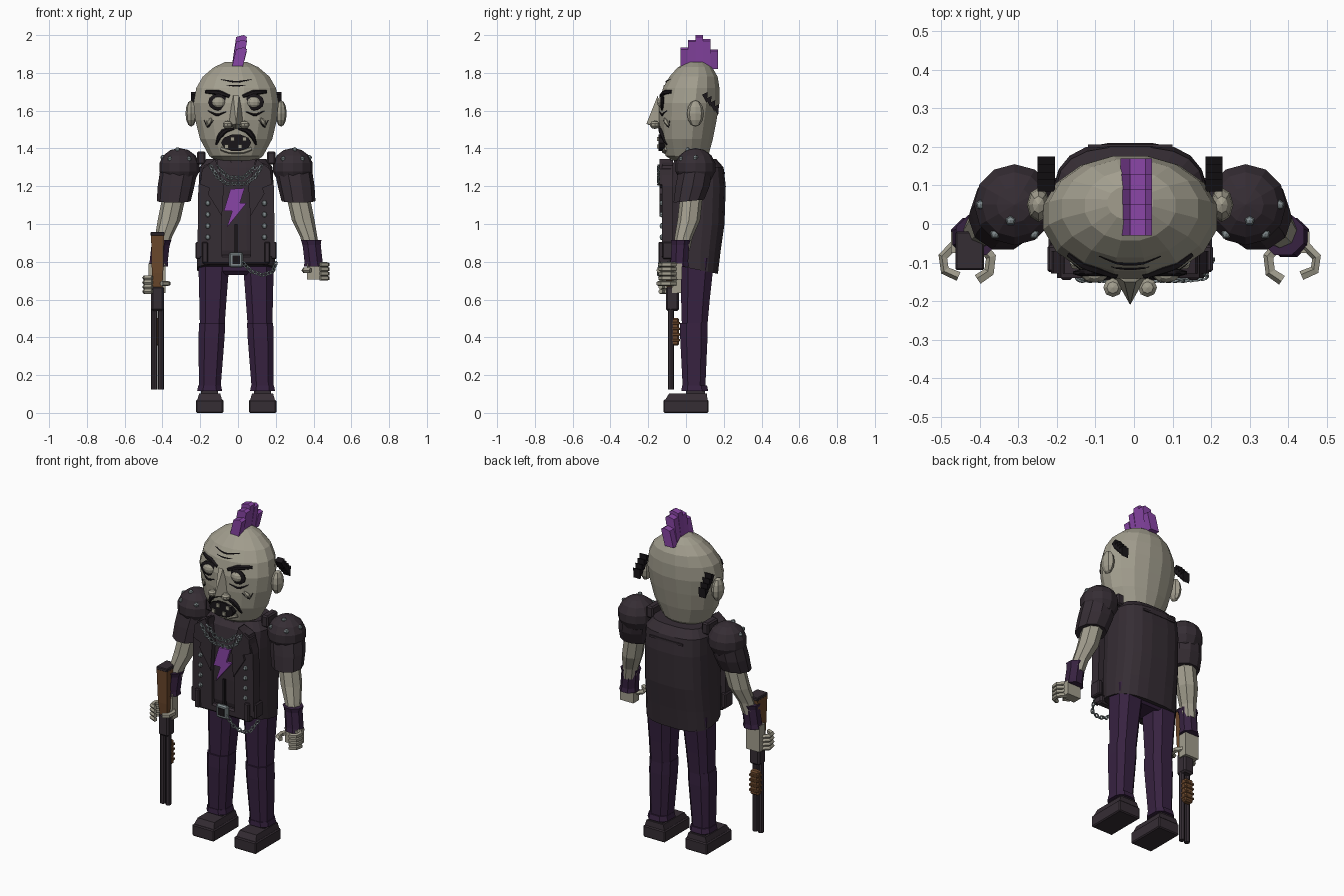
import bpy, bmesh, math
from mathutils import Vector, Matrix
from mathutils.bvhtree import BVHTree

if "Cube" in bpy.data.objects:
    bpy.data.objects.remove(bpy.data.objects["Cube"])

CX = -0.01          # body centre line
SIDES = {-1: "right", 1: "left"}
X, Y, Z = Vector((1, 0, 0)), Vector((0, 1, 0)), Vector((0, 0, 1))


def material(name, *rgb):
    m = bpy.data.materials.new(name)
    m.use_nodes = True
    m.diffuse_color = (*rgb, 1)
    bsdf = m.node_tree.nodes["Principled BSDF"]
    bsdf.inputs["Base Color"].default_value = (*rgb, 1)
    bsdf.inputs["Roughness"].default_value = 0.8
    return m


SKIN = material("pale skin", 0.36, 0.34, 0.27)
LEATHER = material("dark leather", 0.036, 0.026, 0.034)
TROUSER = material("dark purple", 0.038, 0.016, 0.052)
PURPLE = material("bright purple", 0.25, 0.06, 0.38)
WOOD = material("brown wood", 0.15, 0.065, 0.025)
SILVER = material("silver", 0.22, 0.26, 0.27)
BLACK = material("black hair", 0.01, 0.008, 0.01)


def add(name, bm, mat):
    bmesh.ops.recalc_face_normals(bm, faces=bm.faces)
    mesh = bpy.data.meshes.new(name)
    bm.to_mesh(mesh)
    mesh.materials.append(mat)
    ob = bpy.data.objects.new(name, mesh)
    bpy.context.collection.objects.link(ob)
    return bm


def skin_rings(bm, rings, closed=False):
    n = len(rings[0])
    rings = [[bm.verts.new(p) for p in r] for r in rings]
    for a, b in zip(rings, rings[1:] + (rings[:1] if closed else [])):
        for i in range(n):
            bm.faces.new((a[i], a[(i + 1) % n], b[(i + 1) % n], b[i]))
    if not closed:
        bm.faces.new(rings[0])
        bm.faces.new(rings[-1])


def loft(name, rings, mat, n=12, power=1.0, turn=0.0):
    """Stack horizontal rings given as z, centre x, half width, front y, back y, tilt."""
    def bend(v):
        return math.copysign(abs(v) ** power, v)
    out = []
    for z, cx, rx, front, back, *tilt in rings:
        ring = []
        for i in range(n):
            a = math.tau * (i + turn) / n
            y = (front + back) / 2 + (back - front) / 2 * bend(math.sin(a))
            ring.append((CX + cx + rx * bend(math.cos(a)), y, z + y * sum(tilt)))
        out.append(ring)
    bm = bmesh.new()
    skin_rings(bm, out)
    return add(name, bm, mat)


def box(name, loc, size, mat, bevel=0.0):
    bm = bmesh.new()
    bmesh.ops.create_cube(bm, size=1, matrix=Matrix.Translation(loc) @ Matrix.Diagonal((*size, 1)))
    if bevel:
        bmesh.ops.bevel(bm, geom=bm.edges[:], offset=bevel, segments=1, affect='EDGES')
    add(name, bm, mat)


def ball(name, loc, size, mat, u=10, v=6):
    bm = bmesh.new()
    bmesh.ops.create_uvsphere(bm, u_segments=u, v_segments=v, radius=1,
                              matrix=Matrix.Translation(loc) @ Matrix.Diagonal((*size, 1)))
    add(name, bm, mat)


def hull(name, points, mat):
    bm = bmesh.new()
    bmesh.ops.convex_hull(bm, input=[bm.verts.new(p) for p in points])
    add(name, bm, mat)


def plate(name, outline, front, back, mat, s=1):
    """Extrude an x-z outline between two y values."""
    bm = bmesh.new()
    skin_rings(bm, [[(CX + s * x, y, z) for x, z in outline] for y in (front, back)])
    add(name, bm, mat)


def tube(bm, pts, radius, ref, n=5, closed=False, taper=0.0):
    pts, out, last = [Vector(p) for p in pts], [], len(pts) - 1
    for i, p in enumerate(pts):
        ahead = pts[(i + 1) % len(pts)] if closed else pts[min(i + 1, last)]
        t = (ahead - pts[i - 1 if closed else max(i - 1, 0)]).normalized()
        u = t.cross(ref).normalized()
        v = u.cross(t)
        r = radius * (1 - taper * abs(2 * i / last - 1))
        out.append([p + r * (u * math.cos(math.tau * k / n) + v * math.sin(math.tau * k / n))
                    for k in range(n)])
    skin_rings(bm, out, closed)


def along(pts, count):
    """Evenly spaced points on a polyline."""
    pts = [Vector(p) for p in pts]
    total = sum((b - a).length for a, b in zip(pts, pts[1:]))
    out = []
    for i in range(count):
        d = total * i / (count - 1)
        for a, b in zip(pts, pts[1:]):
            step = (b - a).length
            if d <= step + 1e-6:
                out.append(a.lerp(b, d / step))
                break
            d -= step
    return out


def chain(name, pts, count):
    bm, path = bmesh.new(), along(pts, count)
    size = (path[1] - path[0]).length * 0.7
    for i, p in enumerate(path):
        t = (path[min(i + 1, count - 1)] - path[max(i - 1, 0)]).normalized()
        side = (t.cross(Y) + Y * (0.6 if i % 2 else -0.6)).normalized()
        link = [p + size * (t * math.cos(a) + side * 0.65 * math.sin(a))
                for a in (math.tau * k / 8 for k in range(8))]
        tube(bm, link, 0.004, t.cross(side), n=4, closed=True)
    add(name, bm, SILVER)


# Head
head = loft("head", [
    (1.335, 0, 0.11, -0.07, 0.10), (1.36, 0, 0.145, -0.11, 0.12), (1.45, 0, 0.195, -0.135, 0.145),
    (1.55, 0, 0.22, -0.145, 0.165), (1.64, 0, 0.23, -0.145, 0.18), (1.72, 0, 0.215, -0.125, 0.18),
    (1.78, 0, 0.18, -0.09, 0.17), (1.83, 0, 0.12, -0.045, 0.14), (1.857, 0, 0.06, 0.01, 0.1)],
    SKIN, n=16, turn=0.5)
face_tree = BVHTree.FromBMesh(head)


def on_face(x, z):
    return face_tree.ray_cast(Vector((CX + x, -1, z)), Y)[0]


def stroke(name, pts, radius, mat=BLACK, s=1, taper=0.7):
    bm = bmesh.new()
    path = along([(s * x, 0, z) for x, z in pts], 8)
    tube(bm, [on_face(p.x, p.z) for p in path], radius, Y, n=6, taper=taper)
    add(name, bm, mat)


# Mohawk of five leaning blocks
for i, top in enumerate((1.935, 1.975, 2.0, 1.98, 1.925)):
    y = -0.03 + 0.04 * i
    hull("mohawk_block_%d" % i, [(x + lean, yy, z) for z, lean in ((1.82, 0), (top - 0.01, 0.025))
                                 for x in (-0.035, 0.022) for yy in (y, y + 0.04)]
         + [(0.03, yy, top) for yy in (y, y + 0.04)], PURPLE)

# Nose
hull("nose", [(CX, -0.21, 1.53), (CX, -0.13, 1.50)] + [(CX + s * x, y, z) for s in SIDES
     for x, y, z in ((0.015, -0.15, 1.68), (0.045, -0.13, 1.52), (0.015, -0.135, 1.60))], SKIN)

# Mouth with teeth
plate("mouth", [(0.08 * math.cos(a), 1.43 + 0.045 * math.sin(a))
                for a in (math.tau * k / 10 for k in range(10))], -0.145, -0.09, BLACK)
for i, x in enumerate((-0.05, -0.02, 0.02, 0.045)):
    box("tooth_%d" % i, (CX + x, -0.145, 1.45 if i % 2 else 1.41), (0.022, 0.016, 0.022), SKIN)
stroke("lower_lip", [(-0.08, 1.40), (-0.04, 1.385), (0.04, 1.385), (0.08, 1.40)], 0.014, SKIN, taper=0.2)
stroke("upper_wrinkle", [(-0.08, 1.765), (0, 1.75), (0.08, 1.765)], 0.006)
stroke("lower_wrinkle", [(-0.05, 1.735), (0, 1.73), (0.05, 1.735)], 0.005)

for s, side in SIDES.items():
    # Face details
    eye = on_face(s * 0.093, 1.645)
    ball(side + "_eye_socket", eye, (0.058, 0.012, 0.045), BLACK)
    ball(side + "_eye", eye - Y * 0.004, (0.036, 0.022, 0.03), SKIN)
    stroke(side + "_eyebrow", [(0.035, 1.675), (0.09, 1.695), (0.16, 1.70)], 0.015, s=s, taper=0.4)
    stroke(side + "_eye_bag", [(0.05, 1.595), (0.1, 1.575), (0.15, 1.60)], 0.007, s=s)
    stroke(side + "_cheek_line", [(0.12, 1.55), (0.15, 1.51), (0.17, 1.55)], 0.005, s=s)
    stroke(side + "_cheek", [(0.13, 1.56), (0.155, 1.52)], 0.016, SKIN, s)
    stroke(side + "_moustache", [(0.01, 1.505), (0.06, 1.495), (0.09, 1.46), (0.105, 1.42)], 0.017, s=s)
    ball(side + "_nostril", (CX + s * 0.045, -0.165, 1.525), (0.026, 0.026, 0.022), SKIN, 8, 5)
    # Ear and the tuft of hair behind it
    ball(side + "_ear", (CX + s * 0.238, 0.05, 1.585), (0.03, 0.045, 0.07), SKIN, 8, 6)
    for k in range(4):
        y, z = 0.085 + 0.02 * k, 1.685 - 0.022 * k
        hull("%s_hair_tuft_%d" % (side, k), [(CX + s * x, y + dy, z + dz) for x in (0.195, 0.24)
             for dy, dz in ((0, 0), (0.03, 0.015), (0.025, -0.045))], BLACK)

# Torso, neck and hips
loft("vest_body", [
    (0.77, 0, 0.21, -0.09, 0.17, -0.2), (0.86, 0, 0.207, -0.11, 0.185), (1.0, 0, 0.203, -0.115, 0.205),
    (1.2, 0, 0.2, -0.11, 0.212), (1.3, 0, 0.195, -0.09, 0.20), (1.345, 0, 0.16, -0.05, 0.16)],
    LEATHER, n=20, power=0.7, turn=0.5)
loft("neck", [(1.25, 0, 0.1, -0.09, 0.1), (1.36, 0, 0.075, -0.06, 0.08)], LEATHER, n=10)
box("hips", (CX, 0.06, 0.80), (0.36, 0.17, 0.14), TROUSER, 0.02)
plate("lightning_bolt", [(-0.03, 1.185), (0.045, 1.19), (0.02, 1.11), (0.055, 1.11),
                         (-0.05, 0.98), (-0.02, 1.07), (-0.065, 1.07)], -0.126, -0.112, PURPLE)
box("shirt_zip", (CX, -0.114, 0.92), (0.016, 0.02, 0.16), BLACK)
box("belt", (CX, -0.10, 0.81), (0.36, 0.05, 0.05), LEATHER, 0.01)
box("buckle", (CX, -0.13, 0.81), (0.075, 0.025, 0.08), SILVER, 0.008)
box("buckle_centre", (CX, -0.14, 0.81), (0.04, 0.012, 0.045), BLACK)
chain("neck_chain", [(CX + x, -0.145, z) for x, z in (
    (-0.13, 1.3), (-0.1, 1.25), (-0.05, 1.215), (0.05, 1.215), (0.1, 1.25), (0.13, 1.3))], 18)
chain("inner_neck_chain", [(CX + x, -0.135, z) for x, z in (
    (-0.1, 1.3), (-0.04, 1.245), (0.04, 1.245), (0.1, 1.3))], 12)
chain("belt_chain", [(x, y, z) for x, y, z in (
    (0.03, -0.14, 0.79), (0.07, -0.145, 0.75), (0.13, -0.145, 0.73),
    (0.18, -0.14, 0.745), (0.2, -0.1, 0.79))], 13)
box("back_yoke_seam", (CX, 0.202, 1.27), (0.22, 0.008, 0.012), LEATHER)

for s, side in SIDES.items():
    # Vest front, lapel, straps and studs
    plate(side + "_vest_front", [(0.205, 0.83), (0.2, 1.2), (0.17, 1.31), (0.1, 1.34), (0.075, 1.1),
                                 (0.075, 0.81)], -0.128, -0.07, LEATHER, s)
    plate(side + "_lapel", [(0.11, 1.345), (0.18, 1.29), (0.19, 1.21), (0.14, 1.19), (0.15, 1.16),
                            (0.075, 1.04), (0.065, 1.2)], -0.14, -0.08, LEATHER, s)
    box(side + "_vest_strap", (CX + s * 0.165, -0.125, 0.85), (0.03, 0.04, 0.11), LEATHER, 0.005)
    box(side + "_side_pouch", (CX + s * 0.2, -0.09, 0.86), (0.03, 0.07, 0.09), LEATHER, 0.006)
    box(side + "_shoulder_strap", (CX + s * 0.185, 0.05, 1.35), (0.045, 0.1, 0.07), LEATHER, 0.008)
    for k in range(4):
        ball("%s_vest_stud_%d" % (side, k), (CX + s * 0.15, -0.13, 0.93 + 0.06 * k),
             (0.015, 0.012, 0.015), SILVER, 5, 4)
    # Shoulder pad, sleeve and arm
    pad = Vector((CX + s * 0.3, 0.05, 1.3))
    ball(side + "_shoulder_pad", pad, (0.108, 0.108, 0.102), LEATHER, 12, 7)
    for k, d in enumerate(((-0.5, -0.75, 0.45), (0.5, -0.75, 0.45), (0.1, -0.4, 0.9), (0.85, 0.0, 0.5))):
        d = Vector((s * d[0], d[1], d[2])).normalized()
        ball("%s_pad_stud_%d" % (side, k), pad + d * 0.102, (0.014, 0.014, 0.014), SILVER, 5, 4)
    loft(side + "_sleeve", [(1.12, s * 0.33, 0.09, -0.07, 0.1, 0.1), (1.2, s * 0.318, 0.097, -0.06, 0.13),
                            (1.3, s * 0.3, 0.1, -0.04, 0.145)], LEATHER, n=10)
    loft(side + "_arm", [(0.86, s * 0.4, 0.042, -0.07, 0.02), (0.93, s * 0.385, 0.045, -0.06, 0.035),
                         (1.02, s * 0.355, 0.06, -0.045, 0.075), (1.16, s * 0.325, 0.062, -0.03, 0.09)],
         SKIN, n=8)
    loft(side + "_wristband", [(0.775, s * 0.412, 0.057, -0.09, 0.02), (0.8, s * 0.41, 0.052, -0.085, 0.015),
                               (0.89, s * 0.4, 0.052, -0.08, 0.02), (0.915, s * 0.397, 0.059, -0.085, 0.028)],
         TROUSER, n=8, turn=0.5)
    # Hand: the right one hangs lower, around the gun
    low = 0 if s > 0 else 0.07
    hull(side + "_palm", [(CX + s * x, y, z) for z in (0.705 - low, 0.79) for x in (0.375, 0.465)
                          for y in (-0.075, -0.02)], SKIN)
    bm = bmesh.new()
    for k in range(4):
        z = 0.785 - 0.024 * k - low
        tube(bm, [(CX + s * x, y, z) for x, y in ((0.45, -0.05), (0.485, -0.085), (0.48, -0.12),
                                                  (0.445, -0.135))], 0.0135, Z)
    tube(bm, [(CX + s * x, y, 0.755 - low) for x, y in ((0.39, -0.05), (0.36, -0.085), (0.365, -0.125),
                                                        (0.395, -0.145))], 0.015, Z)
    add(side + "_fingers", bm, SKIN)
    # Leg, cuff and shoe
    loft(side + "_thigh", [(0.44, s * 0.127, 0.068, -0.025, 0.115), (0.6, s * 0.123, 0.076, -0.03, 0.13),
                           (0.82, s * 0.117, 0.088, -0.035, 0.155)], TROUSER, n=8, power=0.7, turn=0.5)
    loft(side + "_shin", [(0.12, s * 0.14, 0.06, -0.02, 0.105), (0.4, s * 0.13, 0.073, -0.035, 0.118),
                          (0.475, s * 0.127, 0.073, -0.035, 0.118)], TROUSER, n=8, power=0.7, turn=0.5)
    loft(side + "_cuff", [(0.115, s * 0.14, 0.07, -0.028, 0.122), (0.145, s * 0.14, 0.064, -0.025, 0.115)],
         TROUSER, n=8, power=0.7, turn=0.5)
    box(side + "_sole", (CX + s * 0.14, 0, 0.035), (0.145, 0.24, 0.07), LEATHER, 0.006)
    hull(side + "_shoe", [(CX + s * (0.14 + k * w), y, z) for k in (-1, 1) for w, z, front, back in
         ((0.068, 0.06, -0.115, 0.115), (0.056, 0.102, -0.09, 0.11)) for y in (front, back)], LEATHER)
    box(side + "_ankle", (CX + s * 0.14, 0.05, 0.11), (0.09, 0.1, 0.05), LEATHER)

# Double-barrelled gun, muzzle down
GX, GY = -0.426, -0.08
for s, side in SIDES.items():
    bm = bmesh.new()
    tube(bm, [(GX + s * 0.018, GY, 0.125), (GX + s * 0.018, GY, 0.56)], 0.0165, Y, n=8)
    add(side + "_barrel", bm, LEATHER)
box("gun_receiver", (GX, GY + 0.008, 0.605), (0.068, 0.07, 0.13), LEATHER, 0.01)
box("gun_foregrip", (GX, GY + 0.024, 0.43), (0.056, 0.04, 0.145), WOOD, 0.008)
for k in range(4):
    box("foregrip_rib_%d" % k, (GX, GY + 0.026, 0.385 + 0.03 * k), (0.062, 0.044, 0.014), WOOD, 0.003)
hull("gun_stock", [(GX + dx * w, y, z) for dx in (-1, 1) for w, z, front, back in
     ((0.024, 0.65, -0.1, -0.055), (0.03, 0.74, -0.11, -0.06), (0.034, 0.94, -0.118, -0.025))
     for y in (front, back)], WOOD)
box("stock_cap", (GX, -0.07, 0.947), (0.074, 0.1, 0.02), LEATHER, 0.004)
